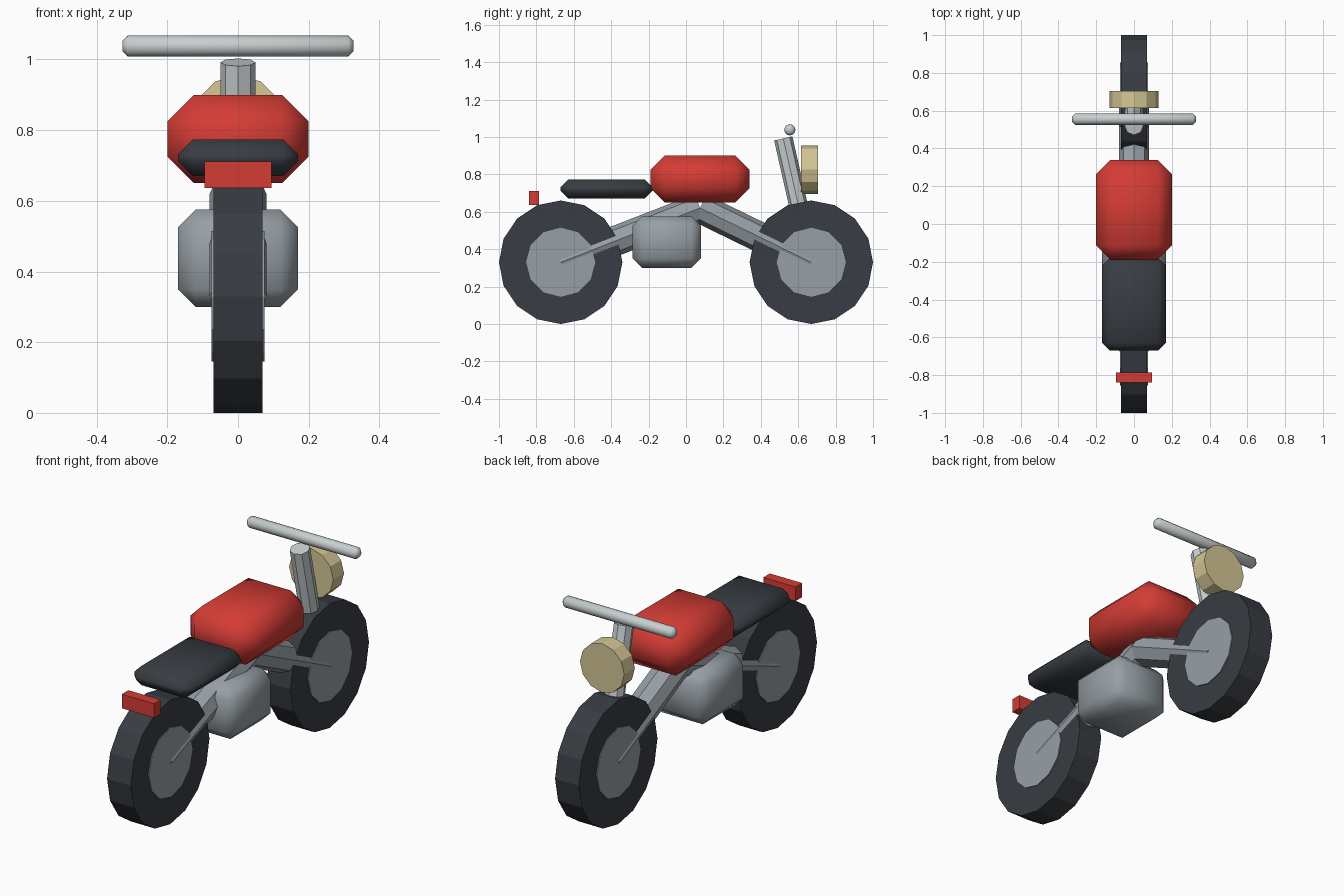
import bpy, math
from mathutils import Vector, Matrix

default = bpy.data.objects.get("Cube")
if default:
    bpy.data.objects.remove(default, do_unlink=True)


def material(name, r, g, b):
    m = bpy.data.materials.new(name)
    m.use_nodes = True
    m.diffuse_color = (r, g, b, 1)
    m.node_tree.nodes["Principled BSDF"].inputs["Base Color"].default_value = (r, g, b, 1)
    return m


red = material("red_paint", 0.66, 0.045, 0.035)
rubber = material("dark_rubber", 0.04, 0.046, 0.056)
steel = material("grey_steel", 0.31, 0.35, 0.38)
chrome = material("light_chrome", 0.58, 0.62, 0.63)
lens = material("cream_lens", 0.66, 0.57, 0.30)


def finish(name, mat, bevel, smooth):
    ob = bpy.context.object
    ob.name = ob.data.name = name
    ob.data.materials.append(mat)
    if bevel:
        mod = ob.modifiers.new("Bevel", 'BEVEL')
        mod.width = bevel
        mod.segments = 1
        mod.limit_method = 'ANGLE'
        mod.angle_limit = math.radians(50)
    if smooth:
        bpy.ops.object.shade_smooth()
    return ob


def box(name, low, high, mat, bevel=0):
    low, high = Vector(low), Vector(high)
    bpy.ops.mesh.primitive_cube_add(size=1, location=(low + high) / 2)
    ob = bpy.context.object
    ob.data.transform(Matrix.Diagonal((high - low).to_4d()))
    return finish(name, mat, bevel, bevel > 0)


def rod(name, start, end, radius, sides, mat, bevel=0, smooth=False):
    """Prism between two points, with a corner on its sideways (or upper) axis."""
    start, end = Vector(start), Vector(end)
    axis = (end - start).normalized()
    side = Vector((0, 0, 1)) if abs(axis.x) > 0.9 else Vector((1, 0, 0))
    up = axis.cross(side)
    bpy.ops.mesh.primitive_cylinder_add(vertices=sides, radius=radius,
                                        depth=(end - start).length)
    ob = bpy.context.object
    turn = Matrix((side, up, axis)).transposed().to_4x4()
    ob.data.transform(turn)
    ob.location = (start + end) / 2
    return finish(name, mat, bevel, smooth)


# Wheels and the frame arm running from each axle to the middle
for label, y in (("front", 0.67), ("rear", -0.67)):
    rod(label + "_tire", (-0.07, y, 0.33), (0.07, y, 0.33), 0.33, 16, rubber)
    rod(label + "_hub", (-0.075, y, 0.33), (0.075, y, 0.33), 0.185, 12, steel)
    rod(label + "_frame_arm", (0, y, 0.33), (0, 0.075, 0.62), 0.08, 8, steel)

# Body
box("engine", (-0.17, -0.285, 0.30), (0.17, 0.08, 0.575), steel, 0.05)
box("fuel_tank", (-0.20, -0.19, 0.65), (0.20, 0.34, 0.90), red, 0.075)
box("seat", (-0.17, -0.67, 0.67), (0.17, -0.18, 0.773), rubber, 0.042)
box("tail_light", (-0.095, -0.84, 0.637), (0.095, -0.785, 0.712), red)

# Steering and headlight
rod("fork", (0, 0.67, 0.33), (0, 0.52, 0.992), 0.05, 8, chrome)
rod("handlebar", (-0.327, 0.555, 1.038), (0.327, 0.555, 1.038), 0.03, 12,
    chrome, 0.015, True)
rod("headlight", (0, 0.615, 0.825), (0, 0.705, 0.825), 0.13, 12, lens)
